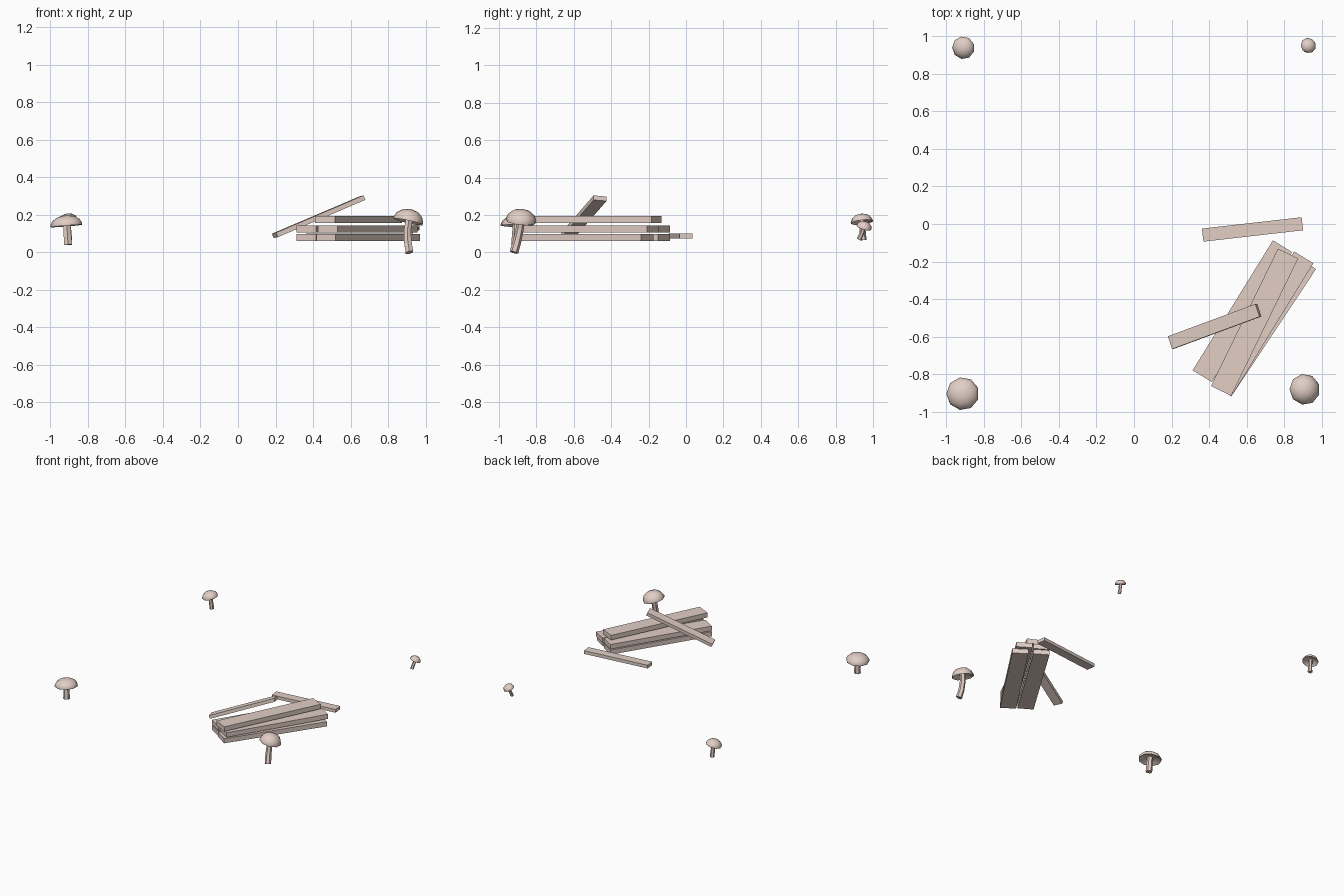
import bpy, bmesh
from math import radians, cos, sin, pi
from mathutils import Vector, Matrix, Euler

if "Cube" in bpy.data.objects:
    bpy.data.objects.remove(bpy.data.objects["Cube"])

clay = bpy.data.materials.new("clay")
clay.diffuse_color = (0.76, 0.62, 0.56, 1)
clay.use_nodes = True
clay.node_tree.nodes["Principled BSDF"].inputs["Base Color"].default_value = clay.diffuse_color


def finish(name, bm):
    bmesh.ops.recalc_face_normals(bm, faces=bm.faces[:])
    me = bpy.data.meshes.new(name)
    bm.to_mesh(me)
    bm.free()
    ob = bpy.data.objects.new(name, me)
    bpy.context.collection.objects.link(ob)
    me.materials.append(clay)
    return ob


def plank(name, center, size, yaw, pitch=0, roll=0):
    bm = bmesh.new()
    bmesh.ops.create_cube(bm, size=1)
    rot = Euler((radians(roll), radians(-pitch), radians(yaw))).to_matrix().to_4x4()
    bm.transform(Matrix.Translation(center) @ rot @ Matrix.Diagonal((*size, 1)))
    return finish(name, bm)


def loft(bm, rings):
    """Skin quads between rings of points and cap both ends."""
    vs = [[bm.verts.new(p) for p in ring] for ring in rings]
    n = len(vs[0])
    for a, b in zip(vs, vs[1:]):
        for i in range(n):
            j = (i + 1) % n
            bm.faces.new((a[i], a[j], b[j], b[i]))
    bm.faces.new(vs[0])
    bm.faces.new(vs[-1])


def circle(c, r, axis, n):
    q = Vector((0, 0, 1)).rotation_difference(axis)
    return [c + q @ Vector((r * cos(2 * pi * (i + .5) / n), r * sin(2 * pi * (i + .5) / n), 0))
            for i in range(n)]


def mushroom(name, base, rim, tilt, r, h, stem_r):
    base, rim = Vector(base), Vector(rim)
    axis = Vector((tilt[0], tilt[1], 1)).normalized()
    # bent stem, ending just inside the cap
    top = rim + axis * h * 0.3
    mid = top - axis * (top - base).length * 0.5
    rings = []
    for k in range(4):
        t = k / 3
        p = base * (1 - t) ** 2 + mid * 2 * t * (1 - t) + top * t * t
        d = ((mid - base) * (1 - t) + (top - mid) * t).normalized()
        rings.append(circle(p, stem_r * (1.08 - 0.16 * t), d, 6))
    bm = bmesh.new()
    loft(bm, rings)
    finish(name + "_stem", bm)
    # domed cap with a hollow underside
    profile = [(0.25, 0.32), (0.65, 0.22), (0.98, -0.12), (1.0, 0.05),
               (0.86, 0.5), (0.55, 0.86), (0.2, 1.0)]
    bm = bmesh.new()
    loft(bm, [circle(rim + axis * h * z, r * s, axis, 9) for s, z in profile])
    cap = finish(name + "_cap", bm)
    bpy.context.view_layer.objects.active = cap
    cap.select_set(True)
    bpy.ops.object.shade_smooth_by_angle(angle=radians(50))
    cap.select_set(False)


# stacked planks: name, x, y, z, yaw
for name, x, y, z, yaw in [
        ("bottom_left_plank", 0.578, -0.465, 0.080, 58.3),
        ("bottom_right_plank", 0.695, -0.547, 0.080, 56.4),
        ("middle_left_plank", 0.578, -0.465, 0.125, 58.3),
        ("middle_right_plank", 0.692, -0.525, 0.125, 58.4),
        ("top_plank", 0.643, -0.524, 0.175, 64.0)]:
    plank(name, (x, y, z), (0.815, 0.12, 0.038), yaw)

# loose thin planks
plank("loose_plank", (0.632, -0.029, 0.087), (0.535, 0.07, 0.026), 6.5)
plank("leaning_plank", (0.43, -0.546, 0.19), (0.535, 0.072, 0.026), 20.3, 21.8, -5)

# corner mushrooms
mushroom("front_left_mushroom", (-0.907, -0.91, 0.04), (-0.913, -0.905, 0.147), (-0.08, 0.03), 0.088, 0.05, 0.023)
mushroom("front_right_mushroom", (0.914, -0.92, 0.0), (0.91, -0.882, 0.17), (0.22, 0.1), 0.083, 0.06, 0.022)
mushroom("back_left_mushroom", (-0.90, 0.948, 0.065), (-0.91, 0.94, 0.165), (-0.22, -0.12), 0.061, 0.04, 0.016)
mushroom("back_right_mushroom", (0.918, 0.925, 0.068), (0.93, 0.952, 0.135), (0.28, 0.3), 0.042, 0.03, 0.012)
